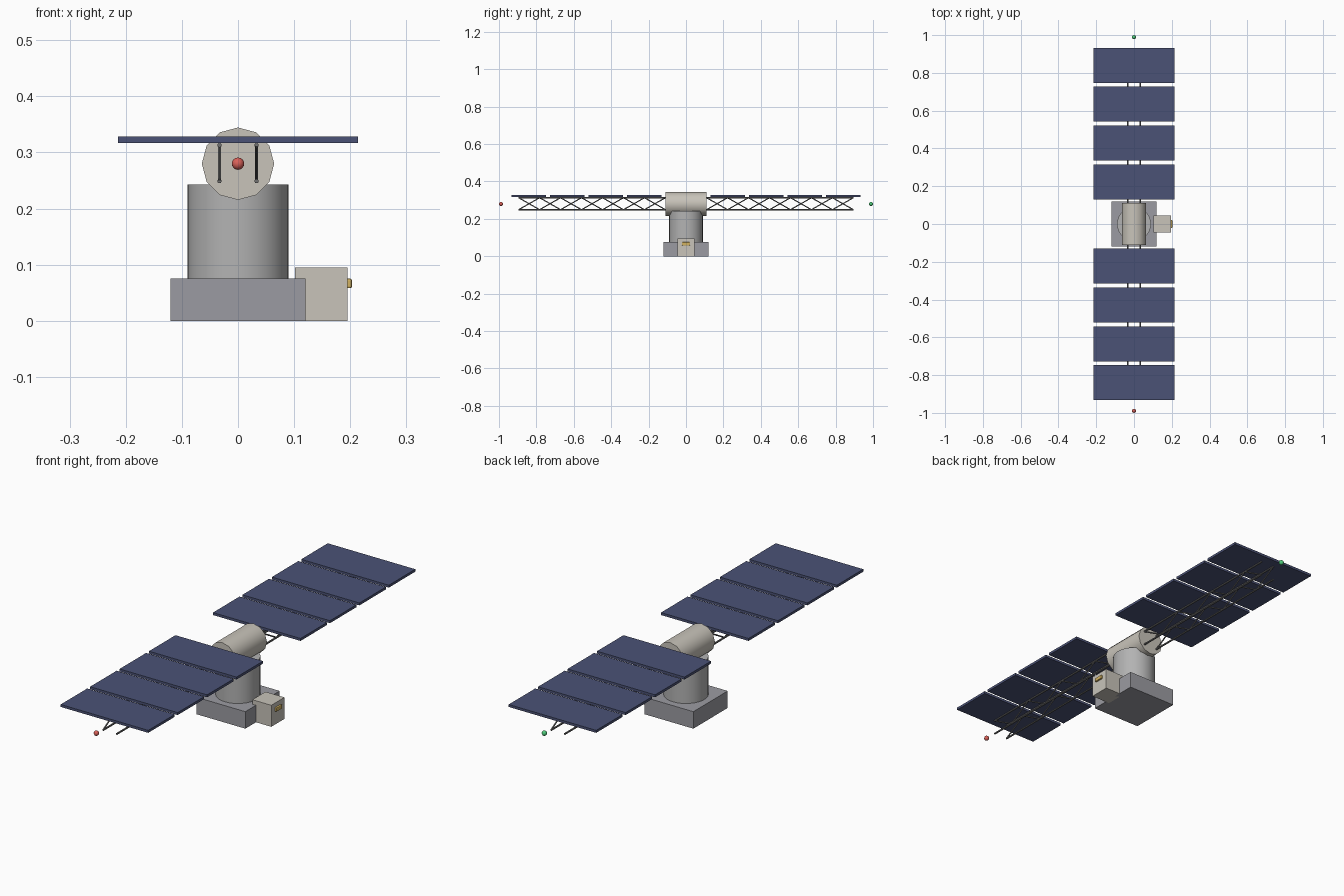
import bpy, math
from mathutils import Vector

if "Cube" in bpy.data.objects:
    bpy.data.objects.remove(bpy.data.objects["Cube"])


def material(name, rgb):
    m = bpy.data.materials.new(name)
    m.diffuse_color = (*rgb, 1)
    m.use_nodes = True
    m.node_tree.nodes["Principled BSDF"].inputs["Base Color"].default_value = m.diffuse_color
    return m


GREY = material("base_grey", (0.33, 0.33, 0.36))
STEEL = material("steel", (0.45, 0.45, 0.45))
CREAM = material("cream", (0.58, 0.55, 0.49))
BLUE = material("panel_blue", (0.07, 0.085, 0.18))
STRUT = material("strut_grey", (0.16, 0.16, 0.16))
GOLD = material("gold", (0.65, 0.45, 0.12))
RED = material("red", (0.7, 0.12, 0.1))
GREEN = material("green", (0.08, 0.6, 0.2))


def finish(name, mat):
    o = bpy.context.object
    o.name = name
    o.data.materials.append(mat)
    return o


def box(name, lo, hi, mat):
    lo, hi = Vector(lo), Vector(hi)
    bpy.ops.mesh.primitive_cube_add(size=1, location=(lo + hi) / 2)
    bpy.context.object.scale = hi - lo
    bpy.ops.object.transform_apply(location=False, rotation=False)
    return finish(name, mat)


def rod(name, a, b, r, sides, mat, smooth=True):
    a, b = Vector(a), Vector(b)
    bpy.ops.mesh.primitive_cylinder_add(vertices=sides, radius=r, depth=(b - a).length,
                                        location=(a + b) / 2)
    bpy.context.object.rotation_euler = (b - a).to_track_quat('Z', 'Y').to_euler()
    if smooth:
        bpy.ops.object.shade_smooth_by_angle(angle=math.radians(40))
    return finish(name, mat)


# Body: base, column, cross drum
box("base", (-0.12, -0.12, 0), (0.12, 0.12, 0.075), GREY)
rod("column", (0, 0, 0.075), (0, 0, 0.243), 0.09, 32, STEEL)
rod("drum", (0, -0.11, 0.28), (0, 0.11, 0.28), 0.0645, 12, CREAM)

# Side box with gold port
box("side_box", (0.102, -0.046, 0), (0.195, 0.046, 0.095), CREAM)
port = box("port", (0.19, -0.021, 0.058), (0.203, 0.021, 0.075), GOLD)
bev = port.modifiers.new("round", 'BEVEL')
bev.width, bev.segments = 0.003, 2

# Wings: panels, trusses with opposed zigzags, tip lights
Y0, Y1, BAYS = 0.11, 0.895, 7
LOW, HIGH = 0.249, 0.313
for s, side in ((-1, "front"), (1, "back")):
    for i in range(4):
        y = s * (0.2235 + 0.2055 * i)
        box(f"{side}_panel_{i + 1}", (-0.214, y - 0.0925, 0.317), (0.214, y + 0.0925, 0.328), BLUE)
    for x in (-0.033, 0.033):
        for z in (LOW, HIGH):
            rod(f"{side}_rail", (x, s * 0.1, z), (x, s * Y1, z), 0.004, 8, STRUT)
        step = (Y1 - Y0) / BAYS
        for i in range(BAYS):
            up = (i % 2 == 0) == (x * s < 0)
            za, zb = (LOW, HIGH) if up else (HIGH, LOW)
            rod(f"{side}_brace", (x, s * (Y0 + i * step), za),
                (x, s * (Y0 + (i + 1) * step), zb), 0.003, 6, STRUT)
    bpy.ops.mesh.primitive_uv_sphere_add(segments=16, ring_count=8, radius=0.011,
                                         location=(0, s * 0.989, 0.28))
    bpy.ops.object.shade_smooth()
    finish(f"{side}_tip_light", RED if s < 0 else GREEN)
